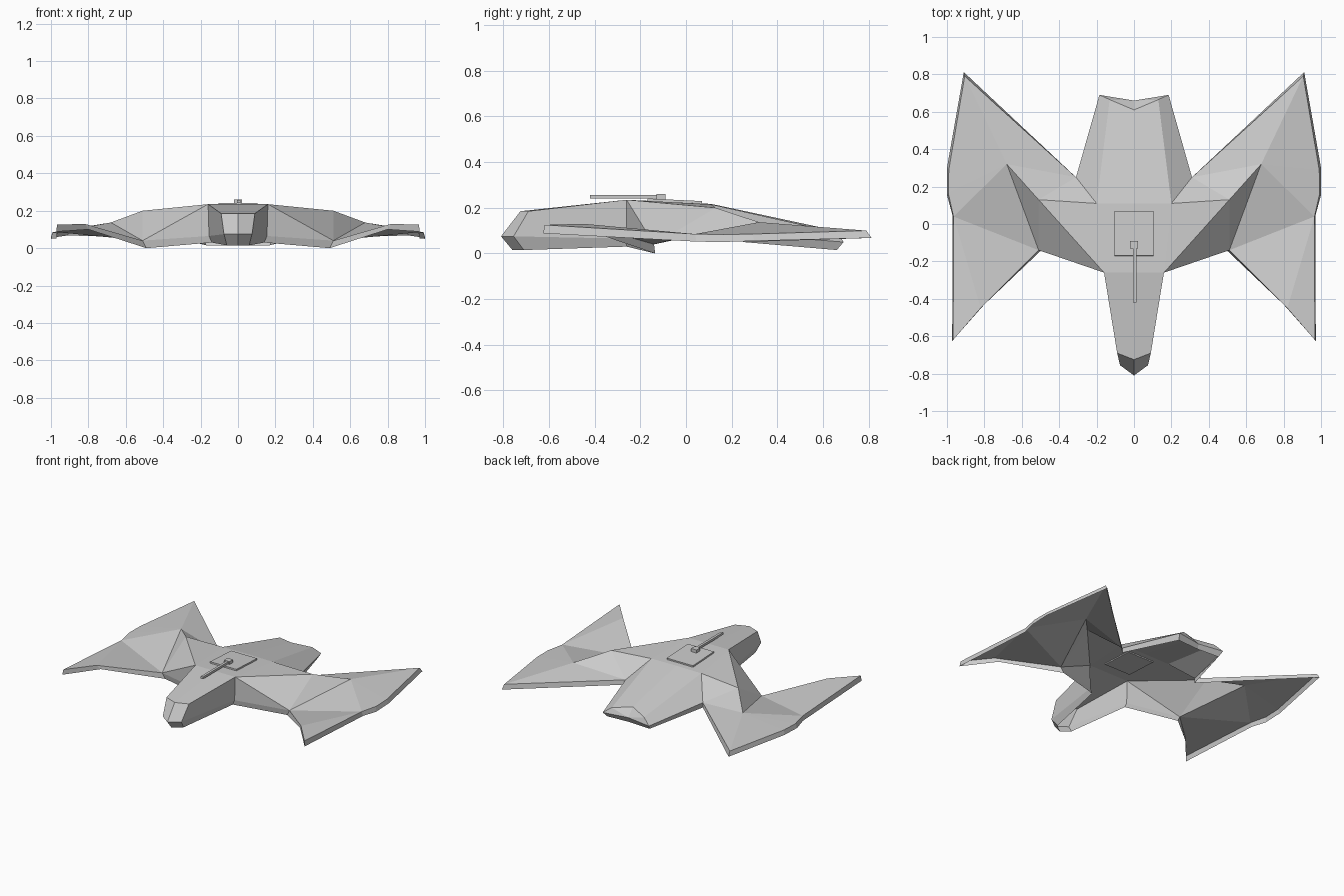
import bpy, bmesh

if "Cube" in bpy.data.objects:
    bpy.data.objects.remove(bpy.data.objects["Cube"])

# Right-half key points of the open-bottomed hull (lower-case = rim bottom)
P = dict(
    # deck centre line and shoulders
    T0=(0, -.725, .185), S0=(.09, -.69, .185),
    T1=(0, -.26, .235), S1=(.16, -.26, .235),
    T2=(0, .11, .217), A=(.2, .11, .215),
    T3=(0, .61, .11), P=(.13, .665, .09),
    # nose and lower side
    N0=(0, -.81, .075), M0=(.075, -.755, .075), M1=(.155, -.26, .065),
    n0=(0, -.76, .015), m0=(.06, -.71, .015), m1=(.14, -.26, .03),
    # tail
    Q=(0, .66, .05), R=(.185, .69, .05), q=(0, .65, .015), r=(.17, .66, .015),
    # wing top
    B=(.51, .13, .2), C=(.68, .32, .137), I=(.31, .25, .085),
    G=(.51, -.14, .04), K=(.82, -.45, .13), H=(.967, -.62, .125),
    F=(.965, .04, .085), E2=(.993, .165, .083), E=(.99, .29, .085),
    D=(.905, .79, .1),
    # wing rim bottom
    g=(.49, -.135, 0), k=(.8, -.43, .1), h=(.972, -.625, .088),
    f=(.97, .045, .052), e2=(1, .155, .05), e=(1, .3, .055),
    d=(.91, .812, .068), i=(.31, .25, .05),
)

FACES = [
    # deck
    "T0 S0 S1 T1", "T1 S1 A T2", "T2 A P T3",
    # nose and cheeks
    "T0 N0 M0 S0", "N0 n0 m0 M0", "S0 M0 M1 S1", "M0 m0 m1 M1",
    # tail
    "T3 P Q", "Q P R", "Q R r q", "A I R P",
    # wing top
    "S1 B A", "S1 G B", "G C B", "G F C", "F E2 C", "E2 E C",
    "A B I", "B C I", "C D I", "C E D", "G K F", "K H F",
    # wing root front
    "S1 M1 G", "M1 m1 g G",
]
# rim strip around the wing edge
loop = "G K H F E2 E D I R".split()
FACES += [f"{a} {a.lower()} {b.lower()} {b}" for a, b in zip(loop, loop[1:])]


def hull():
    bm = bmesh.new()
    v = {n: bm.verts.new(c) for n, c in P.items()}
    fs = [bm.faces.new([v[n] for n in s.split()]) for s in FACES]
    bmesh.ops.recalc_face_normals(bm, faces=bm.faces)
    fs[1].normal_update()
    if fs[1].normal.z < 0:
        bmesh.ops.reverse_faces(bm, faces=bm.faces)
    me = bpy.data.meshes.new("hull")
    bm.to_mesh(me)
    bm.free()
    ob = bpy.data.objects.new("hull", me)
    bpy.context.collection.objects.link(ob)
    m = ob.modifiers.new("mirror", 'MIRROR')
    m.use_clip = True
    return ob


def box(name, lo, hi, tilt=0):
    bpy.ops.mesh.primitive_cube_add(
        size=1, location=[(a + b) / 2 for a, b in zip(lo, hi)], rotation=(tilt, 0, 0))
    ob = bpy.context.object
    ob.name = name
    ob.scale = [b - a for a, b in zip(lo, hi)]
    return ob


hull()
# hatch plate set through the deck, with the gun on top
box("hatch_plate", (-.105, -.17, .216), (.105, .07, .235), -.048)
box("gun_mount", (-.022, -.13, .228), (.022, -.09, .26))
box("gun_barrel", (-.005, -.42, .241), (.013, -.12, .257))
